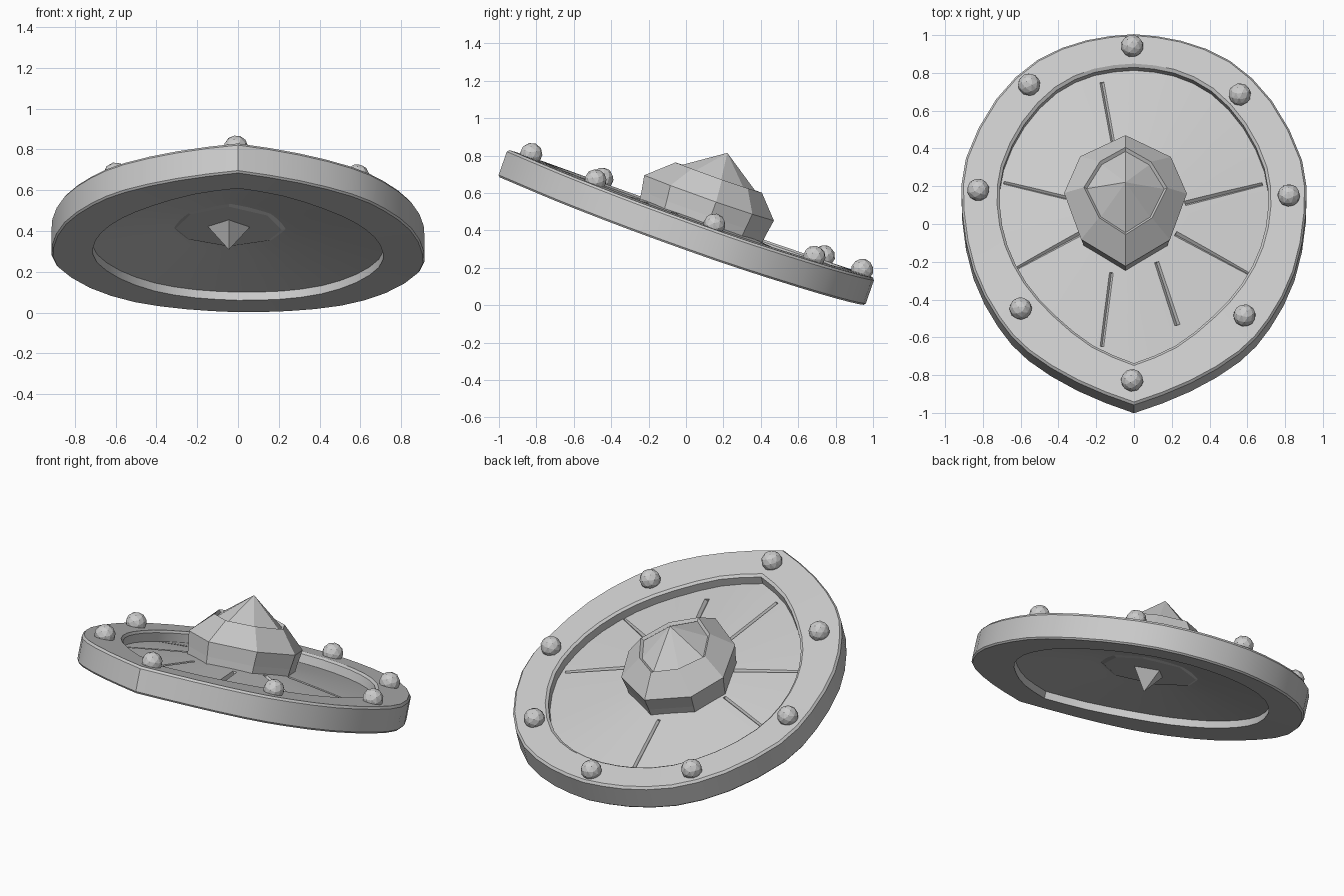
import bpy, bmesh, math
from mathutils import Vector, Matrix

if "Cube" in bpy.data.objects:
    bpy.data.objects.remove(bpy.data.objects["Cube"])

TILT = Matrix.Translation((0, 0, 0.335)) @ Matrix.Rotation(math.radians(-19.3), 4, 'X')
BEND = 0.027            # sideways curvature of the shield
ROLL = 0.018            # slight lean to one side
HUB = Vector((-0.045, 0.04))


def place(x, v, w):
    """Shield coordinates (across, along, outward) to world."""
    return TILT @ Vector((x, v, w - BEND * x * x - ROLL * x))


def outline(half):
    """Smooth a half profile and mirror it into a closed loop."""
    p = [Vector(q) for q in half]
    pts = []
    for i in range(len(p) - 1):
        a, b = p[i], p[i + 1]
        if 0 < i < len(p) - 2:
            mid = (a + b) * 0.5625 - (p[i - 1] + p[i + 2]) * 0.0625
        else:
            mid = (a + b) * 0.5 + (a + b).normalized() * 0.006
        pts += [a, mid]
    pts.append(p[-1])
    return pts + [Vector((-q.x, q.y)) for q in reversed(pts[1:-1])]


def loft(name, loops, closed=False, smooth=True):
    """Skin equal-length loops of (x, v, w); a one-point loop is an apex."""
    bm = bmesh.new()
    rows = [[bm.verts.new(place(*q)) for q in lp] for lp in loops]
    pairs = list(zip(rows, rows[1:]))
    if closed:
        pairs.append((rows[-1], rows[0]))
    for a, b in pairs:
        n = max(len(a), len(b))
        for i in range(n):
            j = (i + 1) % n
            if len(b) == 1:
                bm.faces.new((a[i], a[j], b[0]))
            else:
                bm.faces.new((a[i], a[j], b[j], b[i]))
    if not closed:
        for r in (rows[0], rows[-1]):
            if len(r) > 2:
                bm.faces.new(r)
    bmesh.ops.recalc_face_normals(bm, faces=bm.faces[:])
    me = bpy.data.meshes.new(name)
    bm.to_mesh(me)
    bm.free()
    ob = bpy.data.objects.new(name, me)
    bpy.context.collection.objects.link(ob)
    if smooth:
        bpy.ops.object.select_all(action='DESELECT')
        ob.select_set(True)
        bpy.context.view_layer.objects.active = ob
        bpy.ops.object.shade_smooth_by_angle(angle=math.radians(30))
    return ob


def ring(pts, w, s=1.0, centre=Vector((0, 0))):
    return [(*(centre + (q - centre) * s), w) for q in pts]


outer = outline([(0, 1.015), (.25, .98), (.51, .87), (.73, .65), (.89, .32), (.91, .02),
                 (.85, -.31), (.72, -.58), (.56, -.77), (.30, -.94), (0, -1.065)])
inner = outline([(0, .83), (.21, .80), (.41, .70), (.58, .51), (.69, .27), (.71, .05),
                 (.67, -.17), (.57, -.38), (.42, -.56), (.22, -.73), (0, -.83)])

# Heavy rim with chamfered edges
loft("rim", [ring(outer, 0, .992), ring(outer, .01), ring(outer, .142), ring(outer, .155, .988),
             ring(inner, .152, 1.02), ring(inner, .14), ring(inner, .0)], closed=True)

# Thin domed panel
steps = (0.2, 0.45, 0.7, 1.03)
panel = loft("panel",
             [ring(inner, .042 + .11 * (1 - t), t, HUB) for t in steps] +
             [ring(inner, .09 + .08 * (1 - t), t, HUB) for t in reversed(steps)])

# Radial grooves cut in the panel
seams = [(-.17, .76, -.11, .40), (-.69, .20, -.36, .10), (-.62, -.28, -.28, -.10),
         (-.17, -.72, -.12, -.32), (.23, -.60, .12, -.26), (.62, -.31, .22, -.10),
         (.68, .20, .27, .07)]
for i, (x0, v0, x1, v1) in enumerate(seams):
    a, b = Vector((x0, v0)), Vector((x1, v1))
    side = Vector((a.y - b.y, b.x - a.x)).normalized() * 0.045
    loops = []
    for p, w in ((a, .092), (b, .131)):
        loops.append([(*(p - side), w + .05), (*(p + side), w + .05), (*p, w - .012)])
    cutter = loft(f"groove_cutter_{i}", loops, smooth=False)
    cutter.hide_render = True
    cutter.hide_set(True)
    mod = panel.modifiers.new(f"groove_{i}", 'BOOLEAN')
    mod.operation, mod.solver, mod.object = 'DIFFERENCE', 'EXACT', cutter


def eight(half):
    """Eight-sided loop about the hub from a five-point half."""
    pts = half + [(-x, v) for x, v in reversed(half[1:-1])]
    return [HUB + Vector(q) for q in pts]


# Central boss: faceted skirt, sloping shoulder, lipped pyramid
big = eight([(0, .365), (.24, .245), (.325, .04), (.235, -.22), (0, -.37)])
small = eight([(0, .255), (.135, .175), (.22, .03), (.14, -.14), (0, -.235)])
loft("boss", [ring(big, .105, .8, HUB), ring(big, .12, .94, HUB), ring(big, .18, .96, HUB),
              ring(big, .265, 1, HUB), ring(small, .385, 1, HUB), ring(small, .37, .93, HUB),
              [(HUB.x, HUB.y + .01, .525)]], smooth=False)

# Four-sided point on the underside of the boss
square = [HUB + Vector(q) for q in ((0, .125), (.125, 0), (0, -.125), (-.125, 0))]
loft("rear_point", [ring(square, .13), [(HUB.x, HUB.y, -.015)]], smooth=False)

# Round studs around the rim
studs = [(-.01, .94), (-.555, .735), (.56, .69), (-.825, .18),
         (.82, .16), (-.60, -.45), (.585, -.48), (-.01, -.83)]
for i, (x, y) in enumerate(studs):
    bpy.ops.mesh.primitive_ico_sphere_add(subdivisions=2, radius=.06,
                                          location=place(x, (y - .055) / .944, .174))
    bpy.context.object.name = f"stud_{i}"
    bpy.context.object.rotation_euler = (-.34, 0, i * .7)
